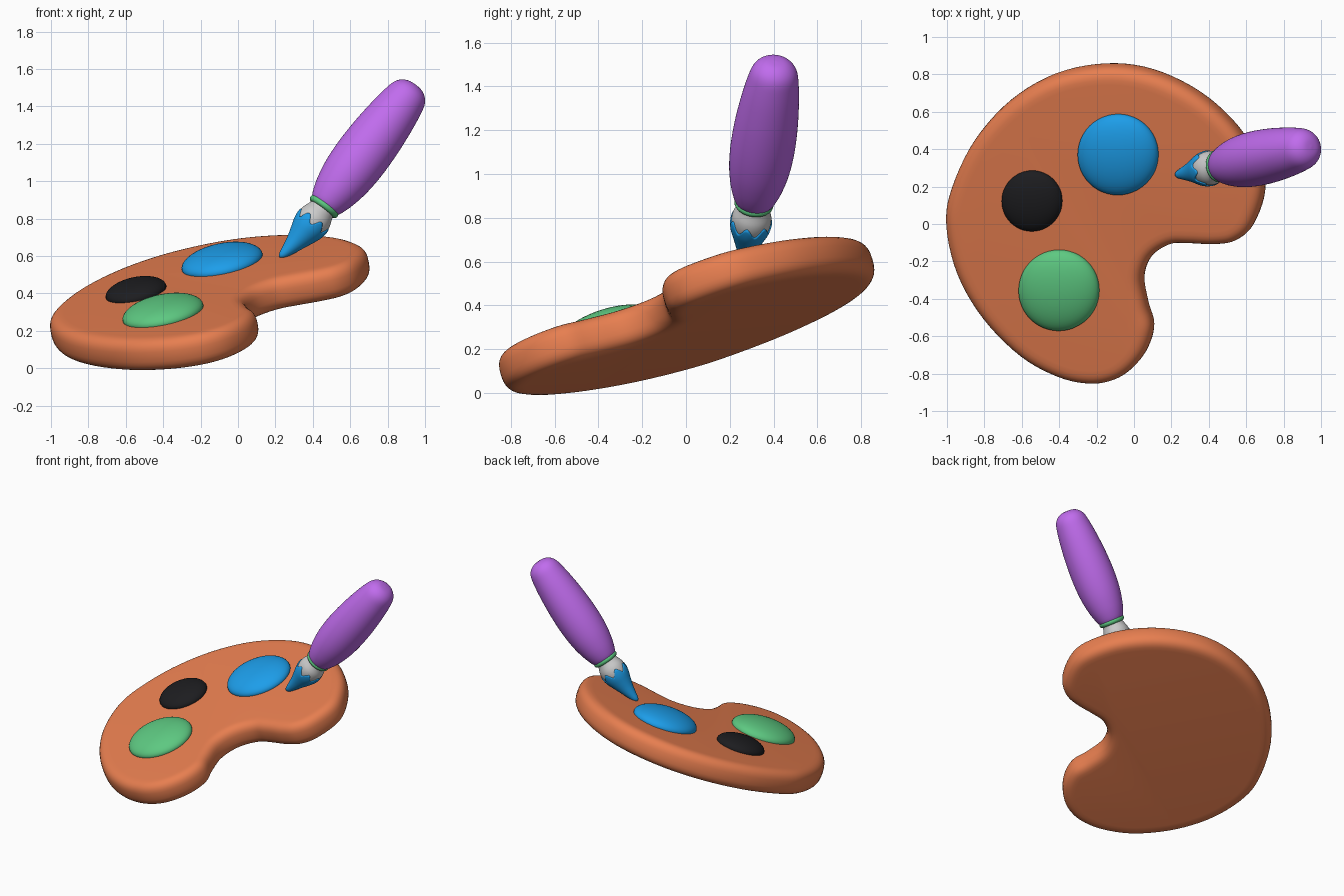
import bpy, bmesh, math
from mathutils import Vector

if "Cube" in bpy.data.objects:
    bpy.data.objects.remove(bpy.data.objects["Cube"])

B, C, A = 0.19, 0.293, 0.376          # palette mid-plane: z = A + B*x + C*y
N = Vector((-B, -C, 1)).normalized()


def on_palette(x, y, w):
    return Vector((x, y, A + B * x + C * y)) + N * w


def material(name, rgb):
    m = bpy.data.materials.new(name)
    m.diffuse_color = (*rgb, 1)
    m.use_nodes = True
    m.node_tree.nodes["Principled BSDF"].inputs["Base Color"].default_value = m.diffuse_color
    return m


wood = material("wood", (0.80, 0.21, 0.08))
blue = material("blue", (0.012, 0.34, 0.82))
black = material("black", (0.012, 0.012, 0.014))
green = material("green", (0.11, 0.58, 0.22))
purple = material("purple", (0.53, 0.15, 0.85))
white = material("white", (0.70, 0.70, 0.70))


def catmull(pts, n, closed=False):
    out, k = [], len(pts)
    pts = [Vector(p) for p in pts]
    for i in range(k if closed else k - 1):
        get = (lambda j: pts[j % k]) if closed else (lambda j: pts[max(0, min(k - 1, j))])
        p0, p1, p2, p3 = (get(i + d) for d in (-1, 0, 1, 2))
        for s in range(n):
            t = s / n
            out.append(0.5 * (2 * p1 + (p2 - p0) * t + (2 * p0 - 5 * p1 + 4 * p2 - p3) * t * t
                              + (3 * p1 - p0 - 3 * p2 + p3) * t ** 3))
    if not closed:
        out.append(pts[-1])
    return out


def add_object(name, bm, mat):
    bmesh.ops.recalc_face_normals(bm, faces=bm.faces[:])
    for f in bm.faces:
        f.smooth = True
    me = bpy.data.meshes.new(name)
    bm.to_mesh(me)
    bm.free()
    me.materials.append(mat)
    bpy.context.collection.objects.link(bpy.data.objects.new(name, me))


def skin(name, rings, mat, closed=False):
    """Bridge equal-length rings of points into a smooth mesh."""
    bm = bmesh.new()
    rows = [[bm.verts.new(p) for p in r] for r in rings]
    n = len(rows[0])
    for a, b in list(zip(rows, rows[1:])) + ([(rows[-1], rows[0])] if closed else []):
        for i in range(n):
            j = (i + 1) % n
            bm.faces.new((a[i], a[j], b[j], b[i]))
    if not closed:
        bm.faces.new(rows[0])
        bm.faces.new(rows[-1])
    add_object(name, bm, mat)


# Palette: kidney outline with a soft rounded rim, tilted
outline = catmull([(-1, 0), (-.97, .2), (-.85, .45), (-.66, .66), (-.42, .8), (-.15, .852),
                   (.1, .82), (.35, .7), (.55, .52), (.67, .32), (.698, .17), (.64, .0),
                   (.55, -.08), (.44, -.1), (.3, -.095), (.2, -.1), (.1, -.165), (.053, -.28),
                   (.073, -.42), (.105, -.54), (.075, -.66), (0, -.76), (-.1, -.825),
                   (-.23, -.846), (-.4, -.81), (-.6, -.7), (-.8, -.5), (-.94, -.26)], 5, True)
k = len(outline)
normals = []
for i in range(k):
    t = (outline[(i + 2) % k] - outline[i - 2]).normalized()
    normals.append(Vector((t.y, -t.x)))       # inward for a clockwise outline
rings = []
for s in range(17):
    a = -math.pi / 2 + math.pi * s / 16
    inset = 0.085 * (1 - abs(math.cos(a)) ** 0.75)
    w = 0.091 * math.copysign(abs(math.sin(a)) ** 0.75, a)
    rings.append([on_palette(*(p + m * inset), w) for p, m in zip(outline, normals)])
skin("palette", rings, wood)

# Paint blobs: flattened domes resting in the palette
for name, x, y, r, h, mat in (("blue_paint", -.068, .398, .216, .08, blue),
                              ("black_paint", -.528, .15, .162, .065, black),
                              ("green_paint", -.384, -.328, .216, .08, green)):
    bm = bmesh.new()
    bmesh.ops.create_uvsphere(bm, u_segments=48, v_segments=24, radius=1)
    for v in bm.verts:
        v.co = on_palette(x + r * v.co.x, y + r * v.co.y, 0.096 + h * v.co.z)
    add_object(name, bm, mat)

# Brush: turned parts along a tilted axis, origin at the collar
origin = Vector((.46, .31, .865))
axis = Vector((.598, .125, .795)).normalized()
side = axis.cross(Vector((0, 1, 0))).normalized()
up = axis.cross(side)
ANGLES = [2 * math.pi * i / 84 for i in range(84)]


def brush_point(t, r, ang):
    bend = Vector((-.03, -.005, 0)) * (min(0, t + .12) / .225) ** 2   # bristles curl at the tip
    return origin + axis * t + bend + r * (side * math.cos(ang) + up * math.sin(ang))


def turned(name, profile, mat, closed=False):
    pts = profile if closed else catmull(profile, 4)
    skin(name, [[brush_point(t, max(r, .0005), a) for a in ANGLES] for t, r in pts], mat, closed)


turned("brush_handle", [(0, .08), (.03, .097), (.1, .12), (.2, .139), (.32, .147), (.46, .144),
                        (.6, .132), (.7, .118), (.76, .104), (.795, .08), (.815, .045),
                        (.82, 0)], purple)
turned("brush_collar", [(.019 * math.sin(a), .071 + .019 * math.cos(a))
                        for a in ANGLES[::6]], green, closed=True)
turned("brush_ferrule", [(0, .066), (-.03, .075), (-.07, .089), (-.11, .09), (-.15, .078),
                         (-.19, .05)], white)

# Bristles: wavy painted edge over the ferrule, tapering to a bent tip
shape = catmull([(-.05, .085), (-.08, .094), (-.11, .096), (-.15, .089), (-.19, .074),
                 (-.24, .054), (-.29, .036), (-.325, .023), (-.34, .012), (-.345, 0)], 6)


def bristle_radius(t):
    for p, q in zip(shape, shape[1:]):
        if q[0] <= t <= p[0]:
            return p[1] + (q[1] - p[1]) * (p[0] - t) / max(p[0] - q[0], 1e-6)
    return 0


rings = []
for s in range(-1, 29):
    ring = []
    for a in ANGLES:
        top = -.108 + .022 * math.sin(7 * a)
        t = top + (-.345 - top) * math.sin(math.pi / 2 * max(s, 0) / 28)
        r = bristle_radius(t) - (.012 if s < 0 else 0)      # first ring tucks the rim inwards
        ring.append(brush_point(t, max(r, .0005), a))
    rings.append(ring)
skin("brush_bristles", rings[:], blue)
